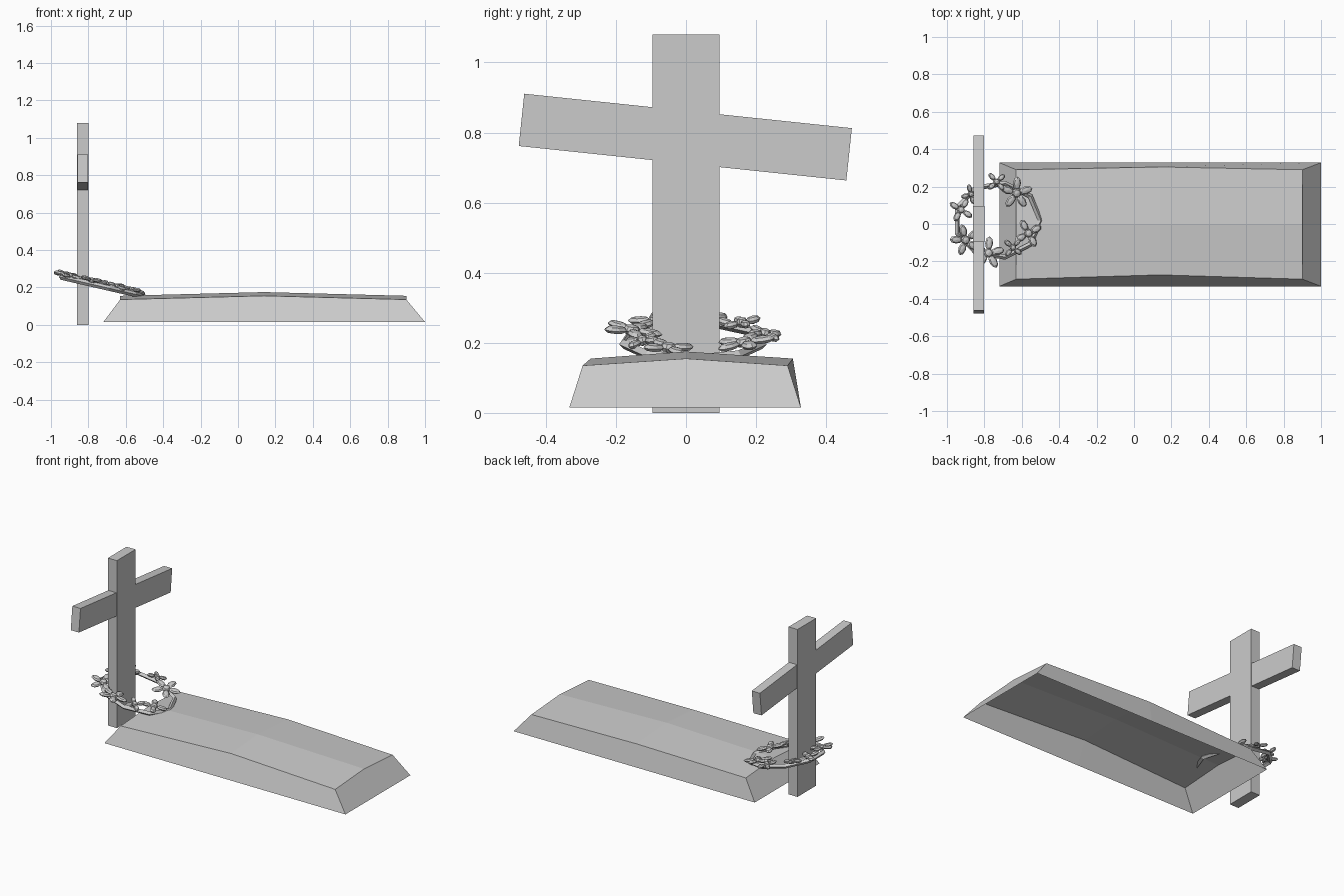
import bpy, bmesh, math
from mathutils import Matrix, Vector

cube = bpy.data.objects.get("Cube")
if cube:
    bpy.data.objects.remove(cube, do_unlink=True)

stone = bpy.data.materials.new("stone_grey")
stone.use_nodes = True
GREY = (0.6, 0.6, 0.6, 1)
stone.diffuse_color = GREY
stone.node_tree.nodes["Principled BSDF"].inputs["Base Color"].default_value = GREY


def finish(name, bm):
    mesh = bpy.data.meshes.new(name)
    bm.to_mesh(mesh)
    bm.free()
    mesh.materials.append(stone)
    obj = bpy.data.objects.new(name, mesh)
    bpy.context.collection.objects.link(obj)
    return obj


def box(name, center, size, tilt=0):
    bm = bmesh.new()
    mat = Matrix.Translation(center) @ Matrix.Rotation(tilt, 4, 'X') @ Matrix.Diagonal((*size, 1))
    bmesh.ops.create_cube(bm, size=1, matrix=mat)
    return finish(name, bm)


# Cross: upright post and a crooked arm
box("cross_post", (-0.83, 0, 0.54), (0.064, 0.19, 1.08))
box("cross_arm", (-0.83, -0.002, 0.787), (0.058, 0.94, 0.15), math.radians(-6))

# Mound: three cross-sections, each base / shoulder / ridge / shoulder / base, open below
bm = bmesh.new()
sections = []
for base_x, top_x, rise, front, back in ((-0.72, -0.63, 0, -0.295, 0.29),
                                         (0.14, 0.14, 0.02, -0.272, 0.305),
                                         (1.0, 0.9, 0, -0.295, 0.29)):
    pts = [(base_x, -0.333, 0.015), (top_x, front, 0.135 + rise), (top_x, 0, 0.155 + rise),
           (top_x, back, 0.135 + rise), (base_x, 0.328, 0.015)]
    sections.append([bm.verts.new(p) for p in pts])
for a, b in zip(sections, sections[1:]):
    for i in range(4):
        bm.faces.new((a[i], b[i], b[i + 1], a[i + 1]))
bm.faces.new(sections[0])
bm.faces.new(sections[2][::-1])
bmesh.ops.recalc_face_normals(bm, faces=bm.faces)
finish("grave_mound", bm)

# Wreath frame: everything on it is placed in this tilted plane
wreath = Matrix.Translation((-0.73, 0.02, 0.205)) @ Matrix.Rotation(math.radians(13), 4, 'Y')

# Wreath ring: angular hoop of square section
SIDES = 9
bm = bmesh.new()
loops = []
for k in range(SIDES):
    a = math.tau * k / SIDES
    loops.append([bm.verts.new(wreath @ Vector(((0.235 + dr) * math.cos(a),
                                                (0.2 + dr) * math.sin(a), dz)))
                  for dr, dz in ((0.014, 0), (0, 0.014), (-0.014, 0), (0, -0.014))])
for k in range(SIDES):
    a, b = loops[k], loops[(k + 1) % SIDES]
    for i in range(4):
        j = (i + 1) % 4
        bm.faces.new((a[i], b[i], b[j], a[j]))
bmesh.ops.recalc_face_normals(bm, faces=bm.faces)
finish("wreath_ring", bm)


def blob(bm, mat, size):
    bmesh.ops.create_uvsphere(bm, u_segments=8, v_segments=4, radius=1,
                              matrix=mat @ Matrix.Diagonal((*size, 1)))


# Wreath flowers: x, y on the ring, reach of petals, petal count, turn, lean
flowers = ((0.10, 0.145, 0.088, 5, 0.3, 8), (0.165, -0.07, 0.08, 4, 0.5, -6),
           (0.08, -0.145, 0.06, 4, 0.9, 12), (-0.055, -0.175, 0.088, 5, 0.2, -8),
           (-0.18, -0.105, 0.085, 5, 0.6, 6), (-0.205, 0.055, 0.07, 4, 1.0, -10),
           (-0.15, 0.14, 0.055, 4, 0.3, 10), (-0.01, 0.205, 0.06, 4, 0.7, -12))
for n, (x, y, reach, count, turn, lean) in enumerate(flowers):
    bm = bmesh.new()
    base = (wreath @ Matrix.Translation((x, y, 0.02))
            @ Matrix.Rotation(math.radians(lean), 4, 'X') @ Matrix.Rotation(turn, 4, 'Z'))
    blob(bm, base, (reach * 0.3, reach * 0.3, 0.016))
    for p in range(count):
        arm = (base @ Matrix.Rotation(math.tau * p / count, 4, 'Z')
               @ Matrix.Translation((reach * 0.6, 0, 0)))
        blob(bm, arm, (reach * 0.42, reach * 0.25, 0.012))
    finish(f"wreath_flower_{n + 1}", bm)
